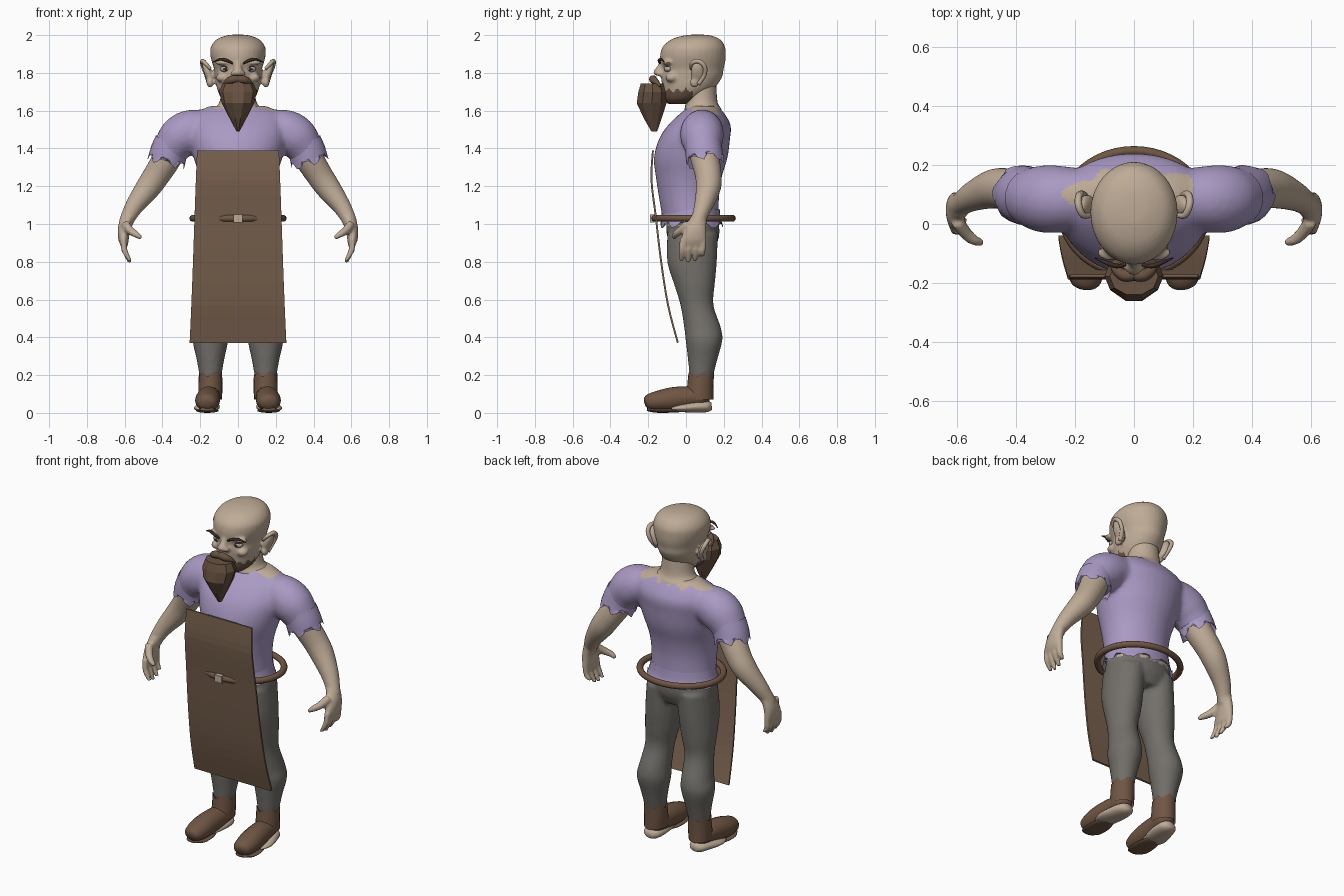
import bpy, bmesh, math
from mathutils import Vector, Quaternion, Matrix

cube = bpy.data.objects.get("Cube")
if cube:
    bpy.data.objects.remove(cube)


def material(name, rgb):
    m = bpy.data.materials.new(name)
    m.use_nodes = True
    m.diffuse_color = (*rgb, 1)
    b = m.node_tree.nodes["Principled BSDF"]
    b.inputs["Base Color"].default_value = (*rgb, 1)
    b.inputs["Roughness"].default_value = 0.9
    return m


skin = material("skin", (0.52, 0.41, 0.31))
purple = material("purple cloth", (0.40, 0.32, 0.55))
grey = material("grey cloth", (0.17, 0.16, 0.145))
leather = material("apron leather", (0.19, 0.12, 0.077))
shoe_brown = material("shoe leather", (0.16, 0.092, 0.057))
hair = material("beard brown", (0.14, 0.085, 0.054))
dark = material("dark brown", (0.045, 0.026, 0.018))
eye_white = material("eye grey", (0.42, 0.40, 0.37))


def spline(pts, k=4):
    # Catmull-Rom through centre and radii together
    out = []
    for i in range(len(pts) - 1):
        a, b, c, d = (pts[max(0, min(j, len(pts) - 1))] for j in range(i - 1, i + 3))
        for s in range(k):
            t = s / k
            out.append([0.5 * (2 * q + (r - p) * t + (2 * p - 5 * q + 4 * r - u) * t * t
                               + (3 * q - p - 3 * r + u) * t ** 3)
                        for p, q, r, u in zip(a, b, c, d)])
    return out + [list(pts[-1])]


def loft(bm, pts, n=20, flat=True, caps=True, jag=0.0, smooth=True):
    # rings of (x, y, z, rx, ry); flat rings stay horizontal, others follow the path
    pts = [tuple(p) if len(p) == 5 else (*p, p[3]) for p in pts]
    if smooth:
        pts = spline(pts)
    cs = [Vector(p[:3]) for p in pts]
    prev, rings = None, []
    for i, p in enumerate(pts):
        t = (cs[min(i + 1, len(cs) - 1)] - cs[max(i - 1, 0)]).normalized()
        q = Quaternion() if flat else t.to_track_quat('Z', 'Y')
        ring = []
        for j in range(n):
            a = 2 * math.pi * j / n
            v = cs[i] + q @ Vector((p[3] * math.cos(a), p[4] * math.sin(a), 0))
            if jag and i == len(pts) - 1:
                v += t * jag * (1 if j % 4 < 2 else -1) * (1.3 if j % 3 else 0.5)
            ring.append(bm.verts.new(v))
        if prev:
            for j in range(n):
                bm.faces.new((prev[j], prev[(j + 1) % n], ring[(j + 1) % n], ring[j]))
        prev = ring
        rings.append(ring)
    if caps:
        bm.faces.new(rings[0])
        bm.faces.new(rings[-1])


def blob(bm, loc, size, rot=0.0):
    m = Matrix.Translation(loc) @ Matrix.Rotation(rot, 4, 'Y') @ Matrix.Diagonal((*size, 1))
    bmesh.ops.create_uvsphere(bm, u_segments=16, v_segments=10, radius=1, matrix=m)


def finish(name, bm, mats, voxel=0.0, iters=4, rule=None, smooth=True):
    bmesh.ops.recalc_face_normals(bm, faces=bm.faces)
    me = bpy.data.meshes.new(name)
    bm.to_mesh(me)
    bm.free()
    o = bpy.data.objects.new(name, me)
    bpy.context.scene.collection.objects.link(o)
    if voxel:
        r = o.modifiers.new("fuse", 'REMESH')
        r.mode, r.voxel_size = 'VOXEL', voxel
        s = o.modifiers.new("relax", 'SMOOTH')
        s.factor, s.iterations = 0.5, iters
        dg = bpy.context.evaluated_depsgraph_get()
        me = bpy.data.meshes.new_from_object(o.evaluated_get(dg))
        o.modifiers.clear()
        o.data = me
    me.materials.clear()
    for m in mats:
        me.materials.append(m)
    for f in me.polygons:
        f.use_smooth = smooth
        f.material_index = rule(f.center) if rule else 0
    return o


def part(name, mat, pts, smooth_shade=True, **kw):
    bm = bmesh.new()
    loft(bm, pts, **kw)
    return finish(name, bm, [mat], smooth=smooth_shade)


def mir(pts, s):
    return [(p[0] * s, *p[1:]) for p in pts]


def tri(t):
    return abs((t % 1) * 2 - 1)


SIDES = ((1, "left"), (-1, "right"))

# Shirt: torso and shoulders fused, with a torn collar
bm = bmesh.new()
loft(bm, [(0, .025, 1.03, .19, .15), (0, .015, 1.15, .19, .16), (0, .015, 1.25, .205, .175),
          (0, .025, 1.35, .235, .195), (0, .045, 1.45, .26, .188), (0, .07, 1.52, .265, .168),
          (0, .085, 1.58, .24, .122), (0, .095, 1.625, .15, .075)], n=32)
for s, side in SIDES:
    loft(bm, mir([(.12, .09, 1.51, .09), (.24, .085, 1.495, .112), (.305, .085, 1.46, .115),
                  (.35, .092, 1.405, .1), (.368, .096, 1.37, .095)], s), flat=False)


def collar(p):
    y = p.y - .1
    r = math.hypot(p.x / .22, y / .085) + .3 * tri(math.atan2(y, p.x) * 4.5 / math.pi)
    return 1 if p.z > 1.55 and r < 1.15 else 0


finish("shirt", bm, [purple, skin], voxel=.012, iters=8, rule=collar)
part("shirt_hem", purple, [(0, .025, 1.08, .188, .153), (0, .027, 1.03, .196, .157),
                           (0, .03, .995, .208, .165)], n=36, caps=False, jag=.012)
for s, side in SIDES:
    part(side + "_sleeve_hem", purple,
         mir([(.345, .09, 1.43, .098), (.366, .095, 1.38, .099), (.377, .1, 1.34, .1)], s),
         flat=False, caps=False, jag=.018, n=24)

# Trousers: pelvis and legs fused, bare skin at the waist
bm = bmesh.new()
loft(bm, [(0, .03, 1.06, .18, .138), (0, .035, 1.0, .198, .14), (0, .038, .93, .2, .137),
          (0, .045, .86, .16, .1)], n=28)
for s, side in SIDES:
    loft(bm, mir([(.1, .035, .95, .1, .135), (.11, .032, .8, .103, .132), (.12, .045, .68, .095, .108),
                  (.13, .058, .57, .08, .088), (.14, .088, .45, .086, .098), (.146, .095, .38, .094, .097),
                  (.146, .088, .28, .073, .078), (.146, .08, .18, .056, .06)], s))
finish("trousers", bm, [grey, skin], voxel=.012, iters=4,
       rule=lambda p: 1 if p.z > .985 + .02 * tri(math.atan2(p.y, p.x) * 3) else 0)

# Feet: ankle wraps, shoes, bare heels
for s, side in SIDES:
    part(side + "_ankle_wrap", shoe_brown,
         mir([(.148, .07, .07, .062, .075), (.146, .075, .13, .064, .07), (.146, .08, .205, .062, .068)], s),
         caps=False, jag=.01, n=20)
    part(side + "_shoe", shoe_brown,
         mir([(.164, -.218, .052, .025, .02), (.163, -.2, .056, .05, .042), (.162, -.14, .064, .065, .056),
              (.158, -.06, .074, .064, .064), (.152, .02, .082, .06, .058), (.148, .09, .085, .054, .045),
              (.147, .125, .085, .03, .025)], s), flat=False, n=18)
    part(side + "_bare_heel", skin,
         mir([(.165, -.07, .022, .05, .012), (.17, -.02, .026, .064, .022), (.158, .05, .032, .062, .03),
              (.15, .11, .034, .05, .03), (.148, .135, .036, .025, .02)], s), flat=False)
    part(side + "_sole", shoe_brown,
         mir([(.164, -.205, .02, .035, .01), (.163, -.16, .012, .058, .011),
              (.162, -.08, .012, .058, .011), (.158, -.03, .014, .04, .01)], s), flat=False)

# Arms and hands
for s, side in SIDES:
    bm = bmesh.new()
    loft(bm, mir([(.345, .09, 1.42, .08), (.375, .1, 1.35, .077), (.43, .118, 1.26, .071),
                  (.478, .118, 1.19, .066), (.545, .093, 1.1, .05), (.582, .07, 1.035, .04),
                  (.595, .06, 1.0, .038)], s), flat=False)
    loft(bm, mir([(.583, .068, 1.04, .036, .042), (.602, .052, .98, .034, .056),
                  (.606, .04, .92, .028, .068), (.602, .036, .885, .019, .062)], s))
    for k in range(4):
        y = -.016 + .036 * k
        tip = (.805, .795, .803, .825)[k]
        loft(bm, mir([(.606, y, .92, .017), (.603, y - .004, .87, .017),
                      (.592, y - .006, .84, .016), (.572, y - .008, tip, .011)], s), n=10)
    loft(bm, mir([(.598, .01, 1.0, .024), (.57, -.03, .965, .022), (.54, -.055, .945, .018),
                  (.512, -.062, .925, .011)], s), flat=False, n=10)
    finish(side + "_arm", bm, [skin], voxel=.008, iters=3)

# Neck
part("neck", skin, [(0, .09, 1.56, .2, .1), (0, .09, 1.605, .14, .098), (0, .082, 1.645, .098, .085),
                    (0, .075, 1.74, .085, .085)], n=28)

# Head with nose, ears and brow fused; jaw covered by short beard
bm = bmesh.new()
loft(bm, [(0, -.035, 1.635, .05, .06), (0, -.018, 1.665, .088, .1), (0, .014, 1.72, .112, .138),
          (0, .03, 1.78, .122, .162), (0, .036, 1.82, .127, .163), (0, .036, 1.86, .139, .172),
          (0, .037, 1.9, .147, .173), (0, .042, 1.94, .143, .164), (0, .052, 1.978, .112, .128),
          (0, .06, 1.998, .06, .07), (0, .062, 2.003, .015, .018)], n=32)
loft(bm, [(0, -.12, 1.87, .016), (0, -.135, 1.835, .018), (0, -.15, 1.805, .025),
          (0, -.145, 1.785, .018)], n=14)
for s, side in SIDES:
    blob(bm, (s * .022, -.14, 1.797), (.018, .02, .015))
    blob(bm, (s * .075, -.098, 1.855), (.05, .028, .014))
    blob(bm, (s * .085, -.075, 1.775), (.032, .035, .025))
    blob(bm, (s * .158, .062, 1.8), (.022, .038, .066), s * .35)
    blob(bm, (s * .148, .045, 1.75), (.02, .025, .028))
finish("head", bm, [skin, hair], voxel=.008, iters=4,
       rule=lambda p: 1 if p.y < .035 and p.z < 1.695 + .025 * tri(p.y * 22) else 0)

# Ear rims, eyes and eyebrows
for s, side in SIDES:
    bm = bmesh.new()
    loft(bm, mir([(.145, .03, 1.82, .008), (.172, .03, 1.85, .011), (.188, .065, 1.862, .012),
                  (.185, .098, 1.835, .012), (.168, .098, 1.79, .011), (.152, .065, 1.74, .012)], s),
         flat=False, n=10)
    finish(side + "_ear_rim", bm, [skin])
    bm = bmesh.new()
    blob(bm, (s * .068, -.094, 1.821), (.027, .023, .017))
    finish(side + "_eye", bm, [eye_white, dark],
           rule=lambda p, s=s: 1 if math.hypot(p.x - s * .066, p.z - 1.821) < .01 or p.z > 1.831 else 0)
    part(side + "_eyebrow", dark,
         mir([(.028, -.138, 1.85, .005), (.06, -.142, 1.866, .008), (.095, -.13, 1.872, .007),
              (.132, -.115, 1.857, .002)], s), flat=False, n=8)
    part(side + "_moustache", hair,
         mir([(-.002, -.172, 1.768, .019), (.03, -.174, 1.765, .021), (.058, -.158, 1.752, .016),
              (.078, -.135, 1.73, .005)], s), flat=False, n=10)

# Faceted wedge beard
part("beard", hair, [(0, -.178, 1.745, .082, .064), (0, -.176, 1.7, .1, .08), (0, -.182, 1.64, .086, .083),
                     (0, -.176, 1.56, .045, .05), (0, -.168, 1.49, .008, .016)],
     smooth_shade=False, smooth=False, n=10)

# Apron: curved sheet with thickness
bm = bmesh.new()
profile = spline([(.217, -.18, 1.39), (.223, -.188, 1.235), (.23, -.165, 1.04), (.238, -.138, .81),
                  (.247, -.1, .57), (.256, -.048, .37)])
rows = [[bm.verts.new((w * u, y, z)) for u in (-1, -.5, 0, .5, 1)] for w, y, z in profile]
for a, b in zip(rows, rows[1:]):
    for j in range(4):
        bm.faces.new((a[j], b[j], b[j + 1], a[j + 1]))
apron = finish("apron", bm, [leather], smooth=False)
apron.modifiers.new("thickness", 'SOLIDIFY').thickness = .01

# Belt ring and buckle
bpy.ops.mesh.primitive_torus_add(major_segments=48, minor_segments=10, major_radius=.225,
                                 minor_radius=.018, location=(0, .04, 1.03))
belt = bpy.context.object
belt.name = "belt"
belt.scale = (1.06, .92, 1)
belt.data.materials.append(shoe_brown)
for f in belt.data.polygons:
    f.use_smooth = True
bm = bmesh.new()
bmesh.ops.create_cube(bm, size=1, matrix=Matrix.Translation((0, -.178, 1.03))
                      @ Matrix.Diagonal((.045, .024, .042, 1)))
finish("belt_buckle", bm, [skin], smooth=False)
